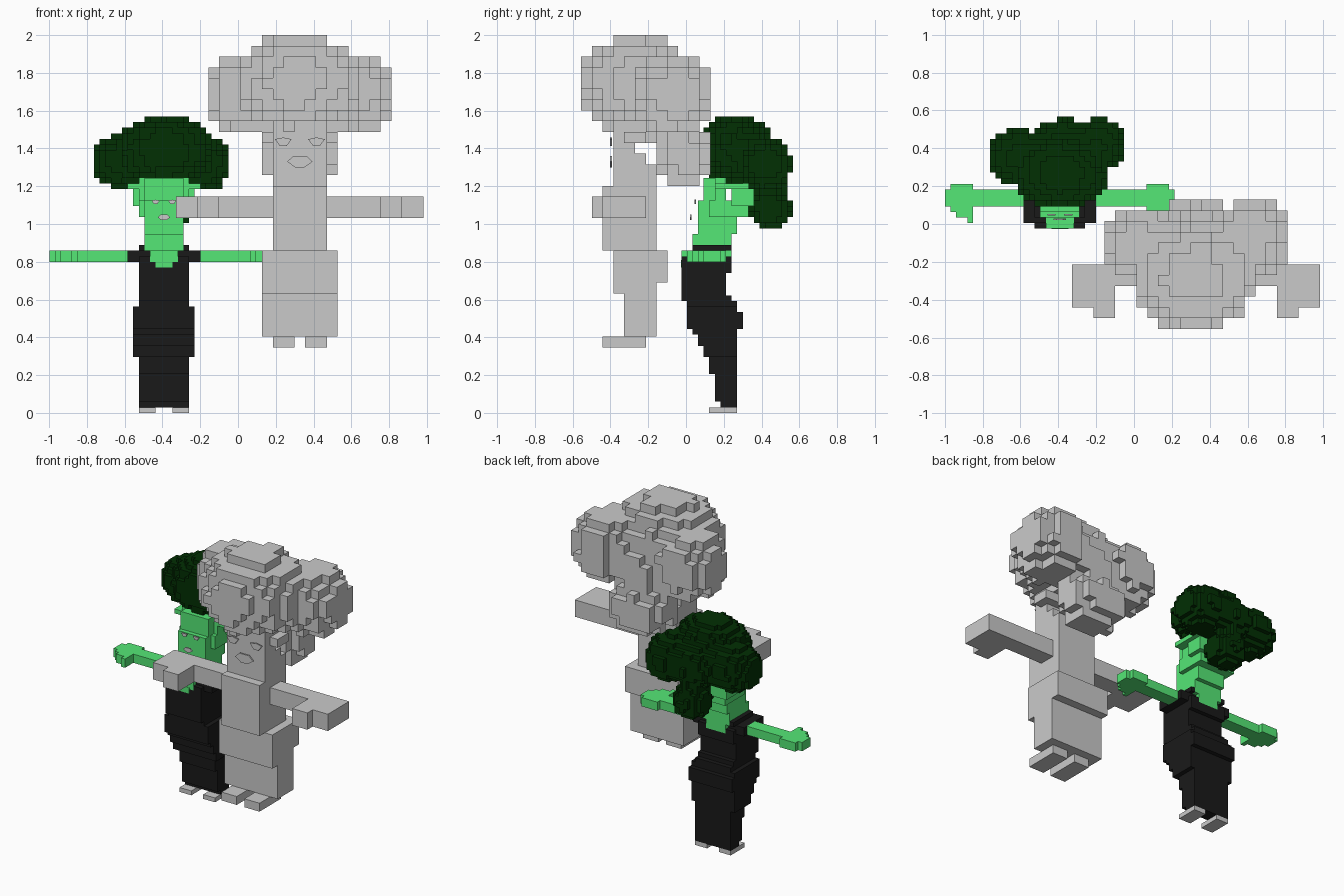
import bpy, bmesh, math, random
from mathutils import Vector

if "Cube" in bpy.data.objects:
    bpy.data.objects.remove(bpy.data.objects["Cube"])

random.seed(4)


def material(name, rgb):
    m = bpy.data.materials.new(name)
    m.diffuse_color = (*rgb, 1)
    m.use_nodes = True
    m.node_tree.nodes["Principled BSDF"].inputs["Base Color"].default_value = m.diffuse_color
    return m


GREY = material("grey", (0.59, 0.59, 0.59))
SKIN = material("bright_green", (0.09, 0.80, 0.18))
HAIR = material("dark_green", (0.0005, 0.029, 0.001))
CLOTH = material("black", (0.010, 0.010, 0.010))


class Grid:
    """Block grid: cell size, origin and the figure's centre line."""
    def __init__(self, size, origin, centre_x):
        self.size, self.origin, self.cx = size, Vector(origin), centre_x

    def fill(self, lo, hi, test=lambda p: True):
        spans = [range(math.floor((lo[a] - self.origin[a]) / self.size + 0.5),
                       math.floor((hi[a] - self.origin[a]) / self.size + 0.5))
                 for a in range(3)]
        return {(i, j, k) for i in spans[0] for j in spans[1] for k in spans[2]
                if test(self.origin + Vector((i + .5, j + .5, k + .5)) * self.size)}

    def boxes(self, rows):
        """Rows of x0, x1, y0, y1, z0, z1 with x from the centre line, mirrored."""
        cells = set()
        for x0, x1, y0, y1, z0, z1 in rows:
            for a, b in ((x0, x1), (-x1, -x0)):
                cells |= self.fill((self.cx + a, y0, z0), (self.cx + b, y1, z1))
        return cells

    def slabs(self, rows):
        """Rows of half width, y0, y1, z0, z1."""
        return self.boxes([(-r[0], *r) for r in rows])

    def blobs(self, rows, rough=0.1, power=2.1):
        """Rows of centre and radii for rounded, slightly ragged clumps."""
        cells = set()
        for x, y, z, rx, ry, rz in rows:
            c, r = Vector((x, y, z)), Vector((rx, ry, rz))

            def inside(p):
                d = sum(abs((p[a] - c[a]) / r[a]) ** power for a in range(3))
                return d < 1 + random.uniform(-rough, rough)
            cells |= self.fill(c - r, c + r, inside)
        # drop spikes and fill pits so the clumps stay solid
        steps = ((1, 0, 0), (-1, 0, 0), (0, 1, 0), (0, -1, 0), (0, 0, 1), (0, 0, -1))

        def around(c):
            return [(c[0] + i, c[1] + j, c[2] + k) for i, j, k in steps]
        cells = {c for c in cells if sum(n in cells for n in around(c)) > 1}
        rim = {n for c in cells for n in around(c)} - cells
        return cells | {c for c in rim if sum(n in cells for n in around(c)) > 3}

    def build(self, name, cells, mat):
        """Skin the outer faces of a set of cells."""
        bm, verts = bmesh.new(), {}

        def vert(key):
            if key not in verts:
                verts[key] = bm.verts.new(self.origin + Vector(key) * self.size)
            return verts[key]

        for cell in sorted(cells):
            for a in range(3):
                b, c = (a + 1) % 3, (a + 2) % 3
                for side in (0, 1):
                    near = list(cell)
                    near[a] += 2 * side - 1
                    if tuple(near) in cells:
                        continue
                    ring = []
                    for u, w in ((0, 0), (1, 0), (1, 1), (0, 1)):
                        k = list(cell)
                        k[a] += side
                        k[b] += u
                        k[c] += w
                        ring.append(vert(tuple(k)))
                    bm.faces.new(ring if side else ring[::-1])
        finish(name, bm, mat)


def finish(name, bm, mat):
    mesh = bpy.data.meshes.new(name)
    bm.to_mesh(mesh)
    bm.free()
    mesh.materials.append(mat)
    bpy.context.collection.objects.link(bpy.data.objects.new(name, mesh))


def plate(name, outline, cx, y, z, scale, mat):
    """Thin flat plate facing the front."""
    bm = bmesh.new()
    f = bm.faces.new([bm.verts.new((cx + u * scale, y, z + w * scale)) for u, w in outline])
    ext = bmesh.ops.extrude_face_region(bm, geom=[f])["geom"]
    bmesh.ops.translate(bm, vec=(0, 0.009, 0),
                        verts=[v for v in ext if isinstance(v, bmesh.types.BMVert)])
    bmesh.ops.recalc_face_normals(bm, faces=bm.faces)
    finish(name, bm, mat)


EYE = [(-.044, .014), (0, .023), (.044, .014), (.018, -.022), (-.018, -.022)]
MOUTH = [(-.067, 0), (-.035, .03), (.035, .03), (.067, 0), (.025, -.03), (-.025, -.03)]


def face(prefix, cx, eye_y, eye_z, mouth_y, mouth_z, scale):
    for side, s in (("left", 1), ("right", -1)):
        plate(f"{prefix}_{side}_eye", EYE, cx + s * .088 * scale, eye_y, eye_z, scale, GREY)
    plate(f"{prefix}_mouth", MOUTH, cx, mouth_y, mouth_z, scale, GREY)


# Large grey figure, coarse blocks
big = Grid(0.057, (0.299, -0.555, 2.0), 0.3275)
big.build("large_feet", big.boxes([(.0285, .1425, -.44, -.213, .345, .40)]), GREY)
big.build("large_skirt", big.slabs([(.1995, -.327, -.156, .40, .63),
                                    (.1995, -.384, -.156, .63, .69),
                                    (.1995, -.384, -.099, .69, .86)]), GREY)
big.build("large_torso", big.slabs([(.1425, -.441, -.156, .86, 1.20)]), GREY)
big.build("large_head", big.slabs([(.1425, -.384, -.156, 1.20, 1.31),
                                   (.1425, -.384, -.213, 1.31, 1.37),
                                   (.1425, -.384, -.27, 1.37, 1.43),
                                   (.1425, -.384, -.213, 1.43, 1.60),
                                   (.1995, -.327, -.213, 1.43, 1.50)]), GREY)
big.build("large_arms", big.boxes([(.1425, .4325, -.327, -.213, 1.03, 1.145),
                                   (.4325, .6575, -.441, -.213, 1.03, 1.145),
                                   (.4325, .5425, -.498, -.213, 1.03, 1.145)]), GREY)
big.build("large_hair", big.blobs([(.32, -.275, 1.75, .32, .28, .255),
                                   (.03, -.11, 1.69, .20, .19, .21),
                                   (.61, -.07, 1.69, .21, .21, .21),
                                   (.33, -.08, 1.59, .24, .14, .21),
                                   (.33, -.01, 1.36, .20, .15, .17)], 0.12), GREY)
face("large", .3275, -.402, 1.435, -.402, 1.33, 1)

# Small green figure, fine blocks
small = Grid(0.0296, (-0.4068, -0.025, 0), -0.392)
small.build("small_feet", small.boxes([(.047, .135, .12, .275, 0, .03)]), GREY)
dress = small.slabs([(.135, .185, .275, .03, .06), (.135, .155, .275, .06, .20),
                     (.135, .123, .275, .20, .285), (.165, .094, .275, .285, .36),
                     (.165, .064, .275, .36, .415), (.165, .034, .275, .415, .445),
                     (.165, .004, .303, .445, .53), (.165, .004, .275, .53, .56),
                     (.135, .004, .275, .56, .59), (.135, -.025, .245, .59, .63),
                     (.135, -.025, .212, .63, .74), (.135, -.025, .245, .74, .80)])
dress |= small.boxes([(.085, .135, -.025, .245, .80, .84), (.085, .193, .004, .212, .80, .86),
                      (.10, .135, .034, .245, .86, .888)])
small.build("small_dress", dress, CLOTH)
head = small.slabs([(.085, -.025, .245, .80, .86), (.11, .034, .245, .86, .95),
                    (.11, .064, .275, .95, 1.03), (.11, .064, .21, 1.03, 1.11),
                    (.11, .094, .21, 1.11, 1.23), (.135, .123, .335, 1.03, 1.11),
                    (.135, .155, .20, 1.11, 1.23), (.165, .245, .36, 1.10, 1.20),
                    (.193, .155, .36, 1.19, 1.21)])
small.build("small_head", head, SKIN)
plate("small_neckline", [(-.045, .03), (.045, .03), (.045, -.01), (-.045, -.01)],
      -.392, -.027, .78, 1, SKIN)
small.build("small_arms", small.boxes([(.193, .605, .094, .185, .80, .858),
                                       (.45, .575, .064, .212, .80, .858),
                                       (.45, .545, .034, .212, .80, .858),
                                       (.45, .49, .004, .212, .80, .858)]), SKIN)
small.build("small_hair", small.blobs([(-.39, .27, 1.39, .25, .19, .185),
                                       (-.61, .355, 1.335, .165, .145, .145),
                                       (-.185, .42, 1.32, .14, .14, .15),
                                       (-.36, .41, 1.32, .19, .145, .135),
                                       (-.37, .45, 1.17, .08, .08, .09),
                                       (-.36, .445, 1.08, .115, .115, .10)], 0.08), HAIR)
face("small", -.392, .045, 1.117, .02, 1.035, .5)
